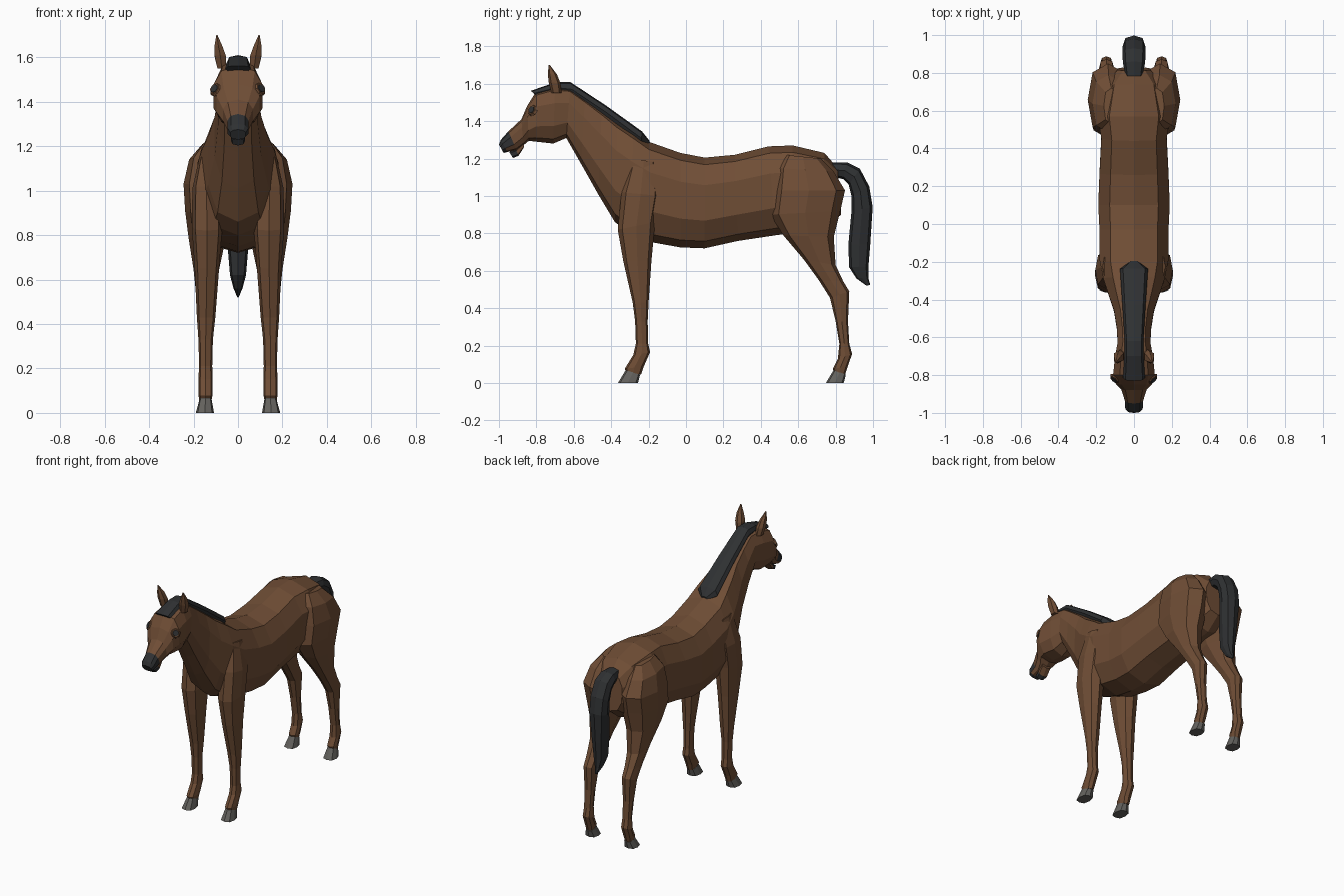
import bpy, bmesh, math
from mathutils import Vector


def material(name, rgb):
    m = bpy.data.materials.new(name)
    m.diffuse_color = (*rgb, 1)
    return m


COAT = material("brown coat", (0.16, 0.075, 0.036))
HAIR = material("charcoal hair", (0.028, 0.03, 0.032))
HOOF = material("grey hoof", (0.125, 0.12, 0.11))


def make(name, bm, mats, rule=None):
    """Turn a bmesh into a flat shaded object, colouring faces by a rule."""
    bmesh.ops.recalc_face_normals(bm, faces=bm.faces)
    if rule:
        for f in bm.faces:
            f.material_index = rule(f.calc_center_median())
    me = bpy.data.meshes.new(name)
    bm.to_mesh(me)
    bm.free()
    for m in mats:
        me.materials.append(m)
    ob = bpy.data.objects.new(name, me)
    bpy.context.collection.objects.link(ob)
    return ob


def loft(name, rings, mats, n=8, side=1, power=0.8, rule=None):
    """Skin rings given as (y0, z0, y1, z1, x_min, x_max)."""
    bm = bmesh.new()
    loops = []
    for y0, z0, y1, z1, xa, xb in rings:
        loop = []
        for i in range(n):
            a = 2 * math.pi * i / n
            c, s = math.cos(a), math.sin(a)
            c = math.copysign(abs(c) ** power, c)
            s = math.copysign(abs(s) ** power, s)
            t = (1 - c) / 2
            x = (xa + xb) / 2 + s * (xb - xa) / 2
            loop.append(bm.verts.new((side * x, y0 + (y1 - y0) * t, z0 + (z1 - z0) * t)))
        loops.append(loop)
    for p, q in zip(loops, loops[1:]):
        for i in range(n):
            j = (i + 1) % n
            bm.faces.new((p[i], p[j], q[j], q[i]))
    bm.faces.new(loops[0])
    bm.faces.new(loops[-1])
    return make(name, bm, mats, rule)


def centred(rows):
    """Rows of (top y, top z, bottom y, bottom z, half width)."""
    return [(*r[:4], -r[4], r[4]) for r in rows]


# Trunk, neck and head, from rump to nose
body = loft("body", centred([
    (0.81, 1.15, 0.83, 0.90, 0.09),
    (0.74, 1.23, 0.73, 0.82, 0.16),
    (0.57, 1.27, 0.56, 0.80, 0.20),
    (0.44, 1.265, 0.48, 0.79, 0.18),
    (0.26, 1.22, 0.28, 0.76, 0.19),
    (0.10, 1.205, 0.10, 0.72, 0.197),
    (-0.03, 1.23, -0.03, 0.725, 0.19),
    (-0.20, 1.29, -0.17, 0.75, 0.19),
    (-0.28, 1.35, -0.30, 0.80, 0.17),
    (-0.37, 1.41, -0.38, 0.86, 0.14),
    (-0.45, 1.47, -0.47, 1.01, 0.11),
    (-0.54, 1.53, -0.56, 1.17, 0.095),
    (-0.62, 1.58, -0.64, 1.31, 0.09),
    (-0.70, 1.59, -0.71, 1.28, 0.105),
    (-0.80, 1.56, -0.80, 1.29, 0.115),
    (-0.85, 1.48, -0.84, 1.295, 0.10),
    (-0.88, 1.41, -0.87, 1.27, 0.07),
    (-0.95, 1.345, -0.905, 1.245, 0.05),
    (-0.99, 1.30, -0.955, 1.235, 0.048),
    (-1.00, 1.275, -0.975, 1.23, 0.036),
]), [COAT, HAIR], n=10, rule=lambda c: int(c.y < -0.945))

# Lower lip
loft("lower_lip", centred([
    (-0.865, 1.285, -0.865, 1.262, 0.035),
    (-0.91, 1.25, -0.895, 1.215, 0.035),
    (-0.945, 1.235, -0.925, 1.203, 0.028),
]), [COAT, HAIR], n=6, rule=lambda c: int(c.y < -0.895))

# Mane running forward into the forelock
loft("mane", centred([
    (-0.195, 1.295, -0.20, 1.25, 0.02),
    (-0.235, 1.345, -0.24, 1.27, 0.074),
    (-0.43, 1.485, -0.41, 1.40, 0.062),
    (-0.62, 1.61, -0.60, 1.53, 0.05),
    (-0.70, 1.607, -0.68, 1.55, 0.05),
    (-0.83, 1.562, -0.80, 1.535, 0.058),
]), [HAIR], n=8, power=0.7)

# Tail, outer edge then inner edge
loft("tail", centred([
    (0.77, 1.18, 0.80, 1.10, 0.045),
    (0.86, 1.18, 0.84, 1.09, 0.058),
    (0.93, 1.145, 0.87, 1.06, 0.062),
    (0.98, 1.05, 0.885, 1.00, 0.062),
    (0.998, 0.94, 0.885, 0.92, 0.06),
    (0.985, 0.74, 0.868, 0.74, 0.046),
    (0.975, 0.62, 0.872, 0.62, 0.036),
    (0.975, 0.56, 0.91, 0.56, 0.02),
    (0.985, 0.525, 0.965, 0.52, 0.004),
]), [HAIR], n=8)

# Legs: front edge, back edge, inner x and outer x, from top to fetlock
FRONT = [
    (-0.29, 1.20, -0.16, 1.18, 0.10, 0.165),
    (-0.345, 1.02, -0.14, 1.00, 0.08, 0.205),
    (-0.365, 0.82, -0.165, 0.86, 0.07, 0.208),
    (-0.335, 0.65, -0.185, 0.65, 0.085, 0.195),
    (-0.285, 0.43, -0.20, 0.43, 0.102, 0.185),
    (-0.272, 0.33, -0.205, 0.33, 0.113, 0.178),
    (-0.268, 0.21, -0.202, 0.21, 0.116, 0.175),
    (-0.282, 0.15, -0.192, 0.165, 0.114, 0.178),
    (-0.328, 0.075, -0.225, 0.09, 0.114, 0.178),
    (-0.322, 0.062, -0.24, 0.045, 0.12, 0.174),
]
HIND = [
    (0.53, 1.22, 0.72, 1.20, 0.08, 0.16),
    (0.485, 1.15, 0.79, 1.13, 0.05, 0.22),
    (0.465, 1.03, 0.85, 1.03, 0.03, 0.245),
    (0.45, 0.90, 0.825, 0.92, 0.03, 0.238),
    (0.52, 0.79, 0.79, 0.78, 0.055, 0.222),
    (0.63, 0.66, 0.80, 0.63, 0.085, 0.20),
    (0.71, 0.55, 0.84, 0.545, 0.10, 0.19),
    (0.77, 0.455, 0.873, 0.49, 0.105, 0.186),
    (0.80, 0.33, 0.866, 0.33, 0.114, 0.178),
    (0.82, 0.21, 0.873, 0.21, 0.116, 0.175),
    (0.812, 0.13, 0.888, 0.155, 0.114, 0.178),
    (0.785, 0.075, 0.865, 0.09, 0.114, 0.178),
    (0.79, 0.062, 0.85, 0.045, 0.12, 0.174),
]


def hoof(name, yf, yb, side):
    loft(name, [
        (yf + 0.042, 0.07, yb + 0.012, 0.045, 0.118, 0.174),
        (yf, 0.0, yb, 0.0, 0.108, 0.19),
    ], [HOOF], side=side, power=0.7)


for side, word in ((1, "left"), (-1, "right")):
    loft(f"front_leg_{word}", FRONT, [COAT], side=side)
    loft(f"hind_leg_{word}", HIND, [COAT], side=side)
    hoof(f"front_hoof_{word}", -0.364, -0.257, side)
    hoof(f"hind_hoof_{word}", 0.748, 0.843, side)

    # Pointed ear
    loft(f"ear_{word}", [
        (-0.72, 1.55, -0.665, 1.55, 0.05, 0.095),
        (-0.735, 1.61, -0.67, 1.60, 0.052, 0.108),
        (-0.738, 1.65, -0.69, 1.65, 0.068, 0.108),
        (-0.735, 1.70, -0.728, 1.70, 0.092, 0.098),
    ], [COAT], n=6, side=side)

    # Eye: brown lid ring with a dark disc on it, laid on the cheek
    _, spot, normal, _ = body.closest_point_on_mesh(Vector((side * 0.13, -0.85, 1.475)))
    turn = normal.to_track_quat("Z", "Y").to_matrix().to_4x4()
    for part, radius, depth, mat in (("eyelid", 0.034, 0.012, COAT), ("eye", 0.025, 0.018, HAIR)):
        bm = bmesh.new()
        bmesh.ops.create_cone(bm, cap_ends=True, segments=8, radius1=radius,
                              radius2=radius * 0.75, depth=depth)
        bmesh.ops.transform(bm, matrix=turn, verts=bm.verts)
        bmesh.ops.translate(bm, vec=spot, verts=bm.verts)
        make(f"{part}_{word}", bm, [mat])
